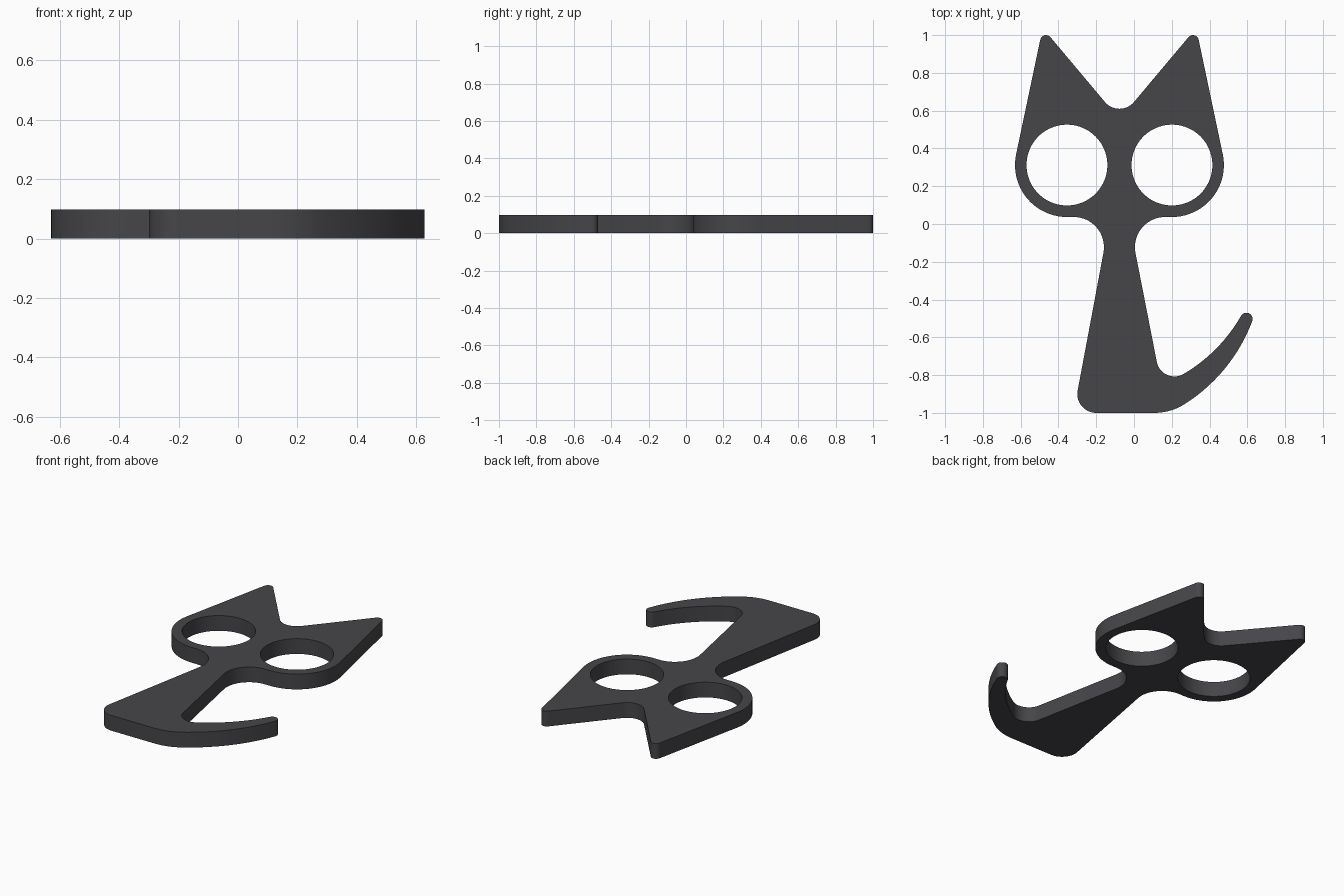
import bpy, bmesh, math
from math import sin, cos, pi, radians, atan2, hypot, asin

if "Cube" in bpy.data.objects:
    bpy.data.objects.remove(bpy.data.objects["Cube"])

AXIS = -0.077      # mirror line of head and neck
THICK = 0.098
outline = []


def arc(cx, cy, r, a0, a1):
    """Sample an arc; a negative radius runs clockwise with the solid on its left."""
    n = max(3, int(abs(a1 - a0) / radians(5)) + 1)
    if abs(r) > 0.5:
        n = 14
    for i in range(n + 1):
        a = a0 + (a1 - a0) * i / n
        p = (cx + r * cos(a), cy + r * sin(a))
        if not outline or hypot(p[0] - outline[-1][0], p[1] - outline[-1][1]) > 1e-4:
            outline.append(p)


def bow(p, q, turn):
    """Gentle arc from p to q that turns by a signed angle."""
    dx, dy = q[0] - p[0], q[1] - p[1]
    r = hypot(dx, dy) / (2 * sin(turn / 2))
    a = atan2(dy, dx) - turn / 2 - pi / 2
    arc(p[0] - r * cos(a), p[1] - r * sin(a), r, a, a + turn)


def tangent(a, b):
    """Normal angle of the line leaving rounded corner a and reaching b."""
    dx, dy = b[0] - a[0], b[1] - a[1]
    return atan2(dy, dx) - pi / 2 + asin((a[2] - b[2]) / hypot(dx, dy))


def on(c, angle):
    return (c[0] + c[2] * cos(angle), c[1] + c[2] * sin(angle))


# Rounded corners (x, y, radius); negative radius = hollow corner
crotch = (0.214, -0.712, -0.095)
half = [(0.242, -0.123, -0.16), (0.278, 0.312, 0.275), (0.389, 0.969, 0.031)]
right = [(AXIS + x, y, r) for x, y, r in half]
left = [(AXIS - x, y, r) for x, y, r in reversed(half)]
valley = (AXIS, 0.71, -0.10)
foot = (-0.20, -0.90, 0.10)
bend = (0.108, -0.70, 0.30)
tip = (0.595, -0.503, 0.033)

# Body, neck, head and ears: corners joined by tangent lines
chain = [crotch] + right + [valley] + left + [foot, bend]
angles = [radians(120)] + [tangent(a, b) for a, b in zip(chain, chain[1:])] + [radians(-58)]
for c, a0, a1 in zip(chain, angles, angles[1:]):
    sweep = (a1 - a0) % (2 * pi) if c[2] > 0 else -((a0 - a1) % (2 * pi))
    arc(*c, a0, a0 + sweep)

# Tail: outer curve, round tip, inner curve
bow(on(bend, radians(-58)), on(tip, radians(-21)), radians(37))
arc(*tip, radians(-21), radians(150))
bow(on(tip, radians(150)), on(crotch, radians(120)), radians(-30))
outline.pop()      # last point repeats the first

# Eye holes
eyes = [[(AXIS + s * 0.278 + 0.214 * cos(i * pi / 40), 0.312 + 0.214 * sin(i * pi / 40))
         for i in range(80)] for s in (-1, 1)]

# Filled, extruded profile
curve = bpy.data.curves.new("cat_plate", 'CURVE')
curve.dimensions = '2D'
curve.fill_mode = 'BOTH'
curve.extrude = THICK / 2
for loop in [outline] + eyes:
    s = curve.splines.new('POLY')
    s.points.add(len(loop) - 1)
    for p, (x, y) in zip(s.points, loop):
        p.co = (x, y, 0, 1)
    s.use_cyclic_u = True
plate = bpy.data.objects.new("cat_plate", curve)
bpy.context.collection.objects.link(plate)
bpy.context.view_layer.objects.active = plate
plate.select_set(True)
bpy.ops.object.convert(target='MESH')
plate = bpy.context.object

# Weld the rims and rest the plate on the ground
bm = bmesh.new()
bm.from_mesh(plate.data)
bmesh.ops.remove_doubles(bm, verts=bm.verts, dist=1e-5)
bmesh.ops.recalc_face_normals(bm, faces=bm.faces)
bmesh.ops.translate(bm, verts=bm.verts, vec=(0, 0, THICK / 2))
bm.to_mesh(plate.data)
bm.free()

mat = bpy.data.materials.new("dark_grey")
mat.diffuse_color = (0.061, 0.061, 0.068, 1)
mat.use_nodes = True
mat.node_tree.nodes["Principled BSDF"].inputs["Base Color"].default_value = mat.diffuse_color
plate.data.materials.clear()
plate.data.materials.append(mat)
bpy.ops.object.shade_smooth_by_angle(angle=radians(30))
